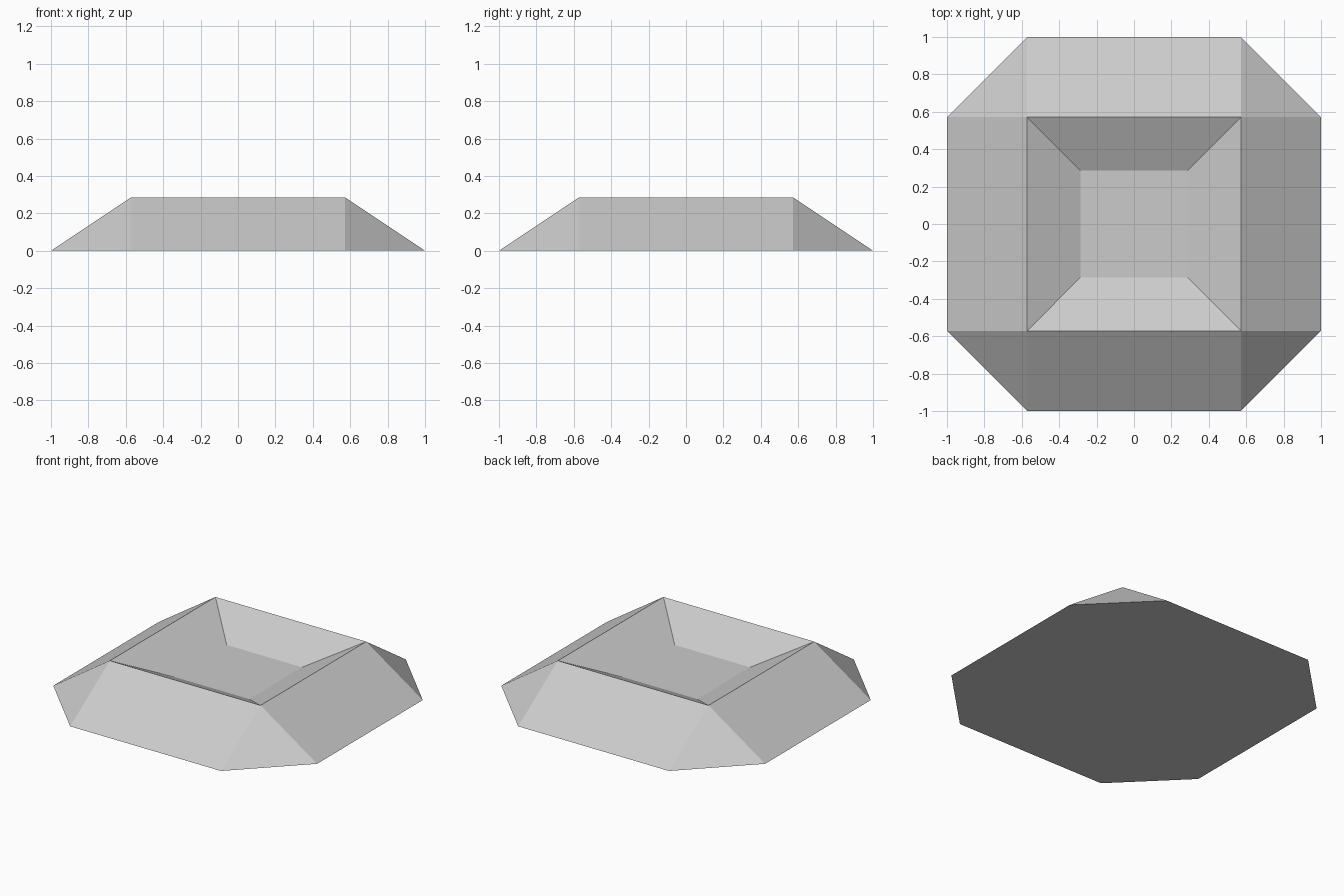
import bpy
import bmesh
from mathutils import Vector

if "Cube" in bpy.data.objects:
    bpy.data.objects.remove(bpy.data.objects["Cube"])

U = 1 / 7                      # design unit
OUTER, RIM, FLOOR = 7 * U, 4 * U, 2 * U
HEIGHT, DEPTH = 2 * U, U

bm = bmesh.new()

# Octagonal foot and square rim, one corner at a time counter-clockwise
foot, rim = [], []
for sx, sy in ((1, 1), (-1, 1), (-1, -1), (1, -1)):
    pair = [(sx * OUTER, sy * RIM, 0), (sx * RIM, sy * OUTER, 0)]
    if sx * sy < 0:
        pair.reverse()
    foot += [bm.verts.new(p) for p in pair]
    rim.append(bm.verts.new((sx * RIM, sy * RIM, HEIGHT)))

# Sloping sides and triangular corners
for i in range(4):
    a, b = foot[2 * i], foot[2 * i + 1]
    bm.faces.new((a, b, rim[i]))
    bm.faces.new((b, foot[(2 * i + 2) % 8], rim[(i + 1) % 4], rim[i]))

# Underside, and the top sunk into a tapered recess
bm.faces.new(foot[::-1])
top = bm.faces.new(rim)
bm.normal_update()
bmesh.ops.inset_region(bm, faces=[top], thickness=RIM - FLOOR, use_even_offset=True)
bmesh.ops.translate(bm, verts=top.verts[:], vec=Vector((0, 0, -DEPTH)))
bmesh.ops.recalc_face_normals(bm, faces=bm.faces[:])

mesh = bpy.data.meshes.new("faceted_tray")
bm.to_mesh(mesh)
bm.free()
bpy.context.collection.objects.link(bpy.data.objects.new("faceted_tray", mesh))
